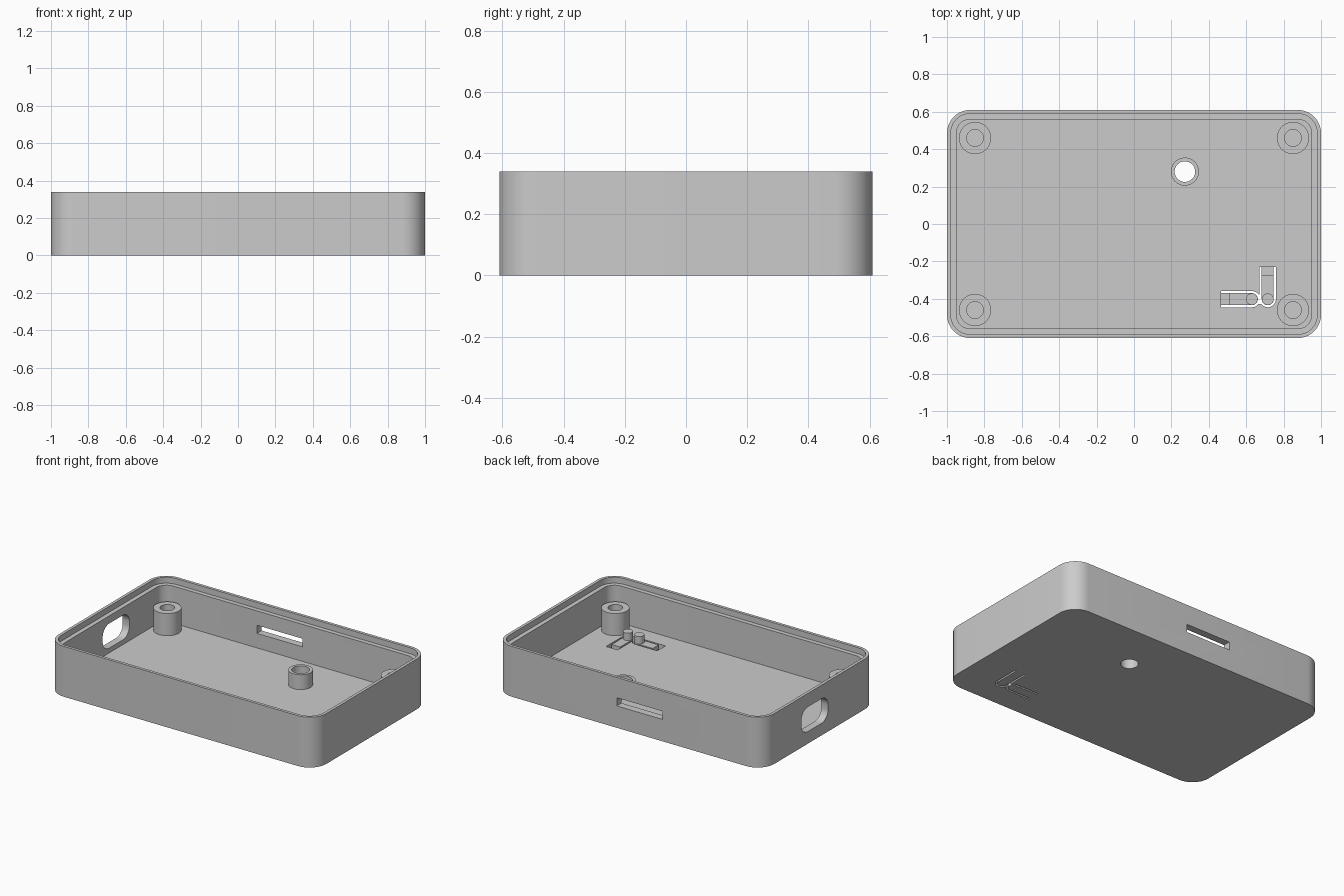
import bpy, bmesh, math
from mathutils import Matrix, Vector

if "Cube" in bpy.data.objects:
    bpy.data.objects.remove(bpy.data.objects["Cube"])

grey = bpy.data.materials.new("plastic_grey")
grey.diffuse_color = (0.6, 0.6, 0.6, 1)
grey.use_nodes = True
grey.node_tree.nodes["Principled BSDF"].inputs["Base Color"].default_value = grey.diffuse_color

FLOOR, TOP = 0.05, 0.34


def rounded_rect(hx, hy, r, n=10):
    """Counter-clockwise outline of a rectangle with round corners."""
    pts = []
    for k, (sx, sy) in enumerate([(1, 1), (-1, 1), (-1, -1), (1, -1)]):
        for i in range(n + 1):
            a = math.pi / 2 * (k + i / n)
            pts.append((sx * (hx - r) + r * math.cos(a), sy * (hy - r) + r * math.sin(a)))
    return pts


def tongue_outline(length, r, n=16):
    """Strip with its round tip at the origin and its root at x = -length."""
    arc = [(r * math.cos(a), r * math.sin(a))
           for a in (math.pi * (i / n - 0.5) for i in range(n + 1))]
    return arc + [(-length, r), (-length, -r)]


def circle(r, n=40):
    return [(r * math.cos(2 * math.pi * i / n), r * math.sin(2 * math.pi * i / n))
            for i in range(n)]


def skin(name, sections, matrix=Matrix(), closed=False):
    """Join a stack of (outline, z) sections, capped or closed into a ring."""
    bm = bmesh.new()
    loops = [[bm.verts.new((x, y, z)) for x, y in pts] for pts, z in sections]
    pairs = list(zip(loops, loops[1:]))
    if closed:
        pairs.append((loops[-1], loops[0]))
    else:
        bm.faces.new(loops[0][::-1])
        bm.faces.new(loops[-1])
    for a, b in pairs:
        for i in range(len(a)):
            j = (i + 1) % len(a)
            bm.faces.new((a[i], a[j], b[j], b[i]))
    bmesh.ops.recalc_face_normals(bm, faces=bm.faces)
    bm.transform(matrix)
    mesh = bpy.data.meshes.new(name)
    bm.to_mesh(mesh)
    bm.free()
    mesh.materials.append(grey)
    ob = bpy.data.objects.new(name, mesh)
    bpy.context.collection.objects.link(ob)
    return ob


def activate(ob):
    bpy.ops.object.select_all(action='DESELECT')
    ob.select_set(True)
    bpy.context.view_layer.objects.active = ob


def cut(ob, cutter):
    mod = ob.modifiers.new("cut", 'BOOLEAN')
    mod.operation, mod.solver, mod.object = 'DIFFERENCE', 'EXACT', cutter
    activate(ob)
    bpy.ops.object.modifier_apply(modifier=mod.name)
    bpy.data.objects.remove(cutter)


def prism(name, pts, z0, z1, matrix=Matrix()):
    return skin(name, [(pts, z0), (pts, z1)], matrix)


def tube(name, x, y, r_out, r_in, z0, z1):
    o, i = circle(r_out), circle(r_in)
    return skin(name, [(o, z0), (o, z1), (i, z1), (i, z0)],
                Matrix.Translation((x, y, 0)), closed=True)


# Tray shell with a stepped rim
def shell(inset):
    return rounded_rect(1 - inset, 0.61 - inset, 0.125 - inset)


tray = skin("tray", [(shell(0), 0), (shell(0), TOP), (shell(0.02), TOP),
                     (shell(0.02), 0.30), (shell(0.05), 0.30), (shell(0.05), FLOOR)])

# Card slot in the back wall
cut(tray, prism("slot_cutter", rounded_rect(0.17, 0.1, 0.001, 1), 0.148, 0.203,
                Matrix.Translation((-0.08, 0.61, 0))))

# Rounded port in the left wall
cut(tray, prism("port_cutter", rounded_rect(0.083, 0.143, 0.07), -0.1, 0.1,
                Matrix.Translation((-1, 0.055, 0.165)) @ Matrix.Rotation(math.pi / 2, 4, 'Y')))

# Round hole through the floor
HOLE = (0.272, 0.28)
cut(tray, prism("hole_cutter", circle(0.055), -0.1, 0.1, Matrix.Translation((*HOLE, 0))))

# Openings around the two flexible button tongues
tongues = {
    "left": (Matrix.Translation((0.63, -0.402, 0)), 0.165),
    "right": (Matrix.Translation((0.715, -0.402, 0)) @ Matrix.Rotation(-math.pi / 2, 4, 'Z'), 0.172),
}
for place, length in tongues.values():
    cut(tray, prism("tongue_cutter", tongue_outline(length, 0.0435), -0.1, 0.1, place))
cut(tray, prism("neck_cutter", rounded_rect(0.02, 0.026, 0.001, 1), -0.1, 0.1,
                Matrix.Translation((0.6725, -0.402, 0))))

# Tongues with a thin hinge at the root and a pin at the tip
parts = [tray]
for side, (place, length) in tongues.items():
    parts.append(prism(side + "_tongue", tongue_outline(length - 0.043, 0.032), 0, FLOOR, place))
    parts.append(prism(side + "_hinge", rounded_rect(0.0215, 0.032, 0.001, 1), 0, 0.02,
                       place @ Matrix.Translation((0.0215 - length, 0, 0))))
    parts.append(prism(side + "_button_pin", circle(0.031, 32), FLOOR - 0.01, 0.10, place))

# Screw posts in the corners and the collar around the floor hole
for sx in (-1, 1):
    for sy in (-1, 1):
        parts.append(tube("screw_post", sx * 0.85, sy * 0.46, 0.086, 0.045, FLOOR - 0.005, 0.20))
parts.append(tube("hole_collar", *HOLE, 0.075, 0.055, FLOOR - 0.005, 0.15))

# Smooth round walls, keep crisp edges
for ob in parts:
    activate(ob)
    bpy.ops.object.shade_smooth_by_angle(angle=math.radians(30))
